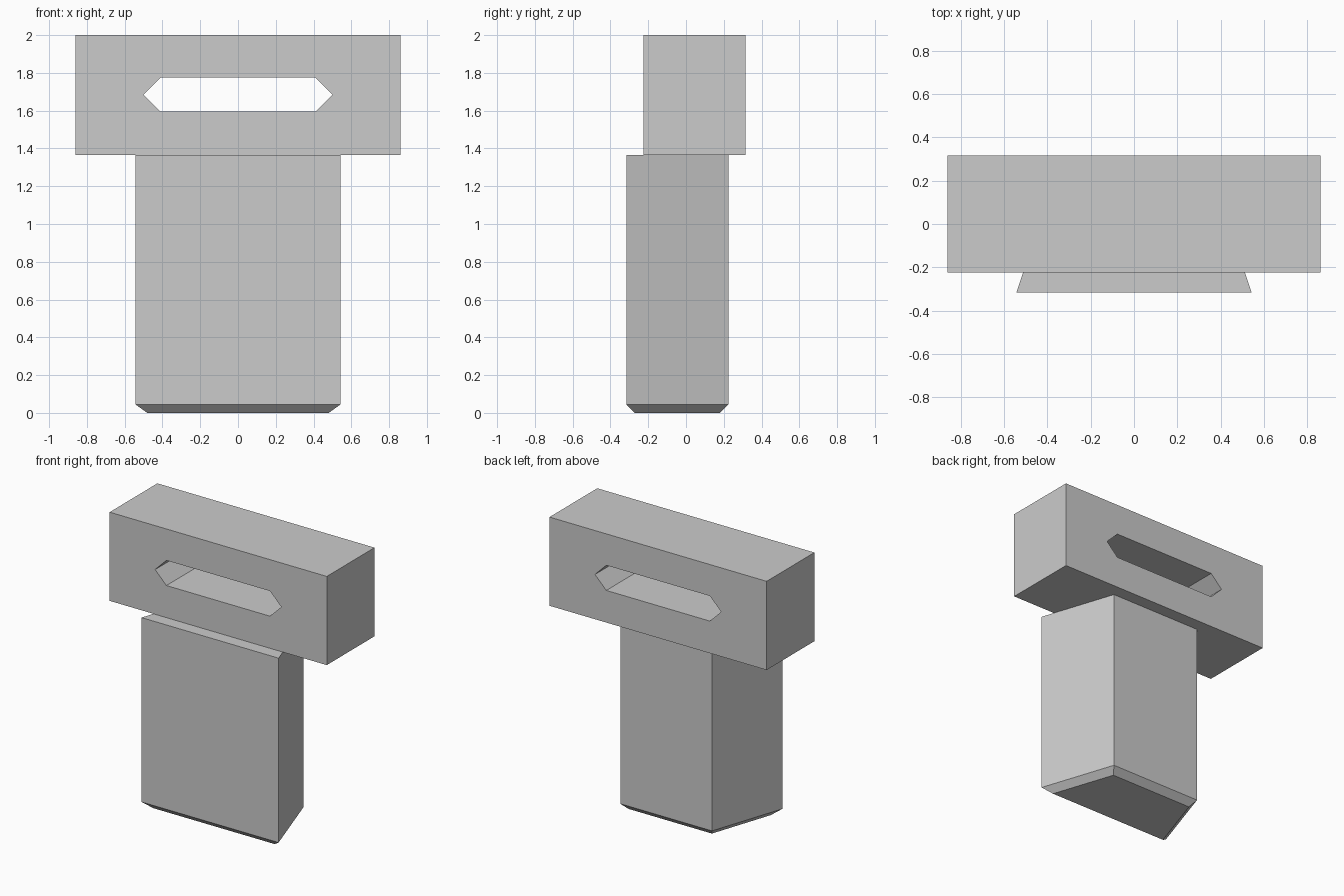
import bpy
import bmesh
from mathutils import Vector

cube = bpy.data.objects.get("Cube")
if cube:
    bpy.data.objects.remove(cube, do_unlink=True)

grey = bpy.data.materials.new("mid grey")
grey.use_nodes = True
COLOUR = (0.6, 0.6, 0.6, 1)
grey.diffuse_color = COLOUR
grey.node_tree.nodes["Principled BSDF"].inputs["Base Color"].default_value = COLOUR


def prism(name, points, direction):
    """Flat-shaded solid made by sweeping a closed outline along a direction."""
    bm = bmesh.new()
    face = bm.faces.new([bm.verts.new(p) for p in points])
    swept = bmesh.ops.extrude_face_region(bm, geom=[face], use_keep_orig=True)
    tip = [v for v in swept["geom"] if isinstance(v, bmesh.types.BMVert)]
    bmesh.ops.translate(bm, verts=tip, vec=Vector(direction))
    bmesh.ops.recalc_face_normals(bm, faces=bm.faces)
    mesh = bpy.data.meshes.new(name)
    bm.to_mesh(mesh)
    bm.free()
    mesh.materials.append(grey)
    obj = bpy.data.objects.new(name, mesh)
    bpy.context.collection.objects.link(obj)
    return obj


HEIGHT, SHOULDER = 2.0, 1.365
DEPTH, STEP = 0.316, 0.224

# Crossbar: a wide block set back from the shank
bar_outline = [(x, -STEP, z) for x, z in
               [(-0.86, SHOULDER), (0.86, SHOULDER), (0.86, HEIGHT), (-0.86, HEIGHT)]]
crossbar = prism("crossbar", bar_outline, (0, DEPTH + STEP, 0))

# Six-sided slot cut right through the crossbar
slot_outline = [(x, -0.5, z) for x, z in
                [(-0.5, 1.685), (-0.41, 1.595), (0.41, 1.595),
                 (0.5, 1.685), (0.41, 1.775), (-0.41, 1.775)]]
cutter = prism("slot_cutter", slot_outline, (0, 1, 0))
cutter.hide_render = True
cut = crossbar.modifiers.new("slot", 'BOOLEAN')
cut.operation = 'DIFFERENCE'
cut.solver = 'EXACT'
cut.object = cutter
bpy.context.view_layer.objects.active = crossbar
bpy.ops.object.modifier_apply(modifier=cut.name)
bpy.data.objects.remove(cutter, do_unlink=True)

# Shank: tapers towards the back in plan
shank_outline = [(-0.543, -DEPTH, 0), (0.543, -DEPTH, 0), (0.363, STEP, 0), (-0.363, STEP, 0)]
shank = prism("shank", shank_outline, (0, 0, SHOULDER))

# Bevelled foot around the bottom of the shank
bm = bmesh.new()
bm.from_mesh(shank.data)
rim = [e for e in bm.edges if all(v.co.z < 0.01 for v in e.verts)]
bmesh.ops.bevel(bm, geom=rim, offset=0.045, offset_type='OFFSET', segments=1,
                affect='EDGES', profile=0.5)
bm.to_mesh(shank.data)
bm.free()
